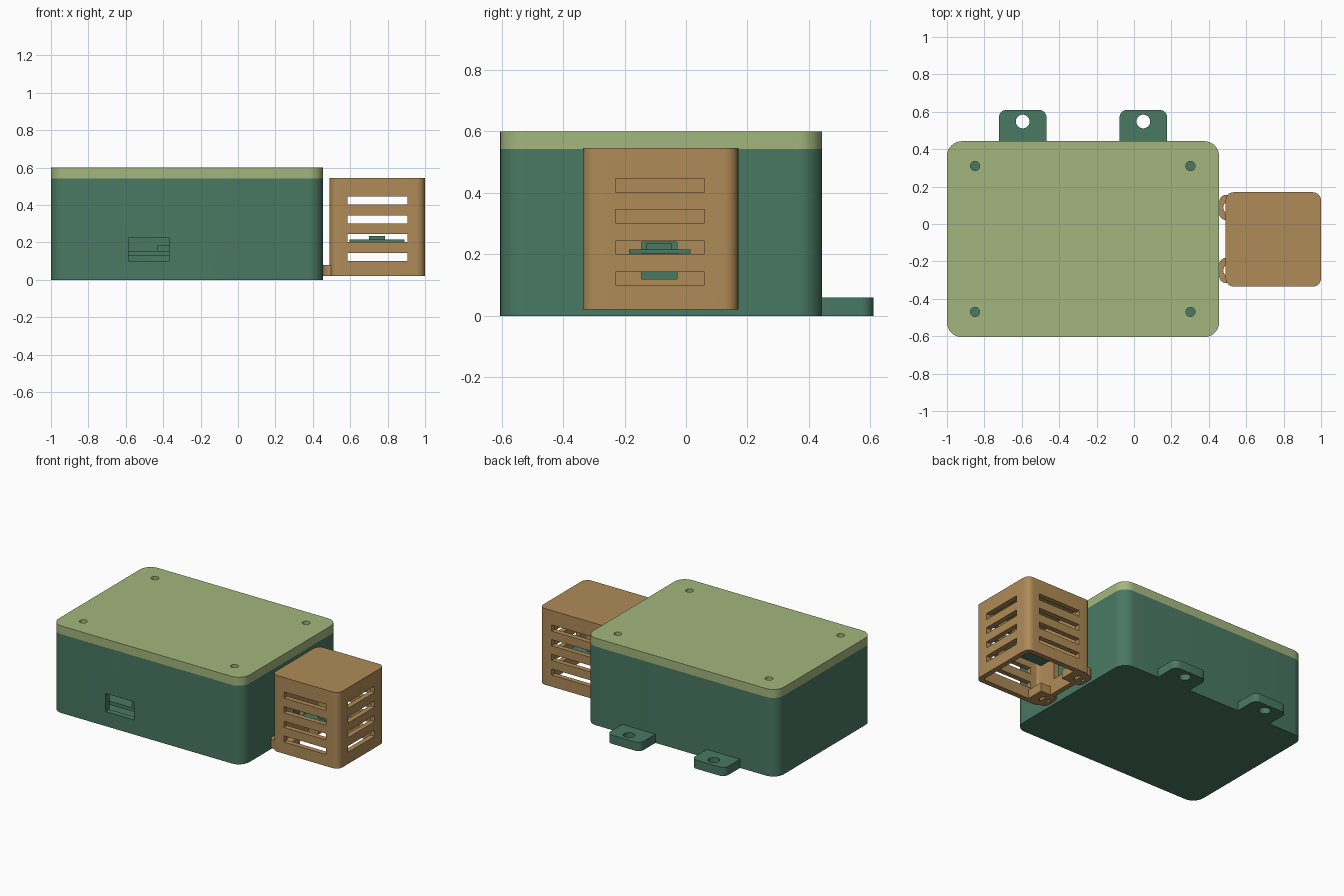
import bpy, bmesh, math

cube = bpy.data.objects.get("Cube")
if cube:
    bpy.data.objects.remove(cube, do_unlink=True)


def material(name, rgb):
    m = bpy.data.materials.new(name)
    m.use_nodes = True
    m.diffuse_color = (*rgb, 1)
    m.node_tree.nodes["Principled BSDF"].inputs["Base Color"].default_value = (*rgb, 1)
    return m


GREEN = material("dark green", (0.067, 0.19, 0.124))
LIME = material("pale olive", (0.37, 0.47, 0.205))
TAN = material("tan", (0.43, 0.258, 0.095))


def prism(name, x, y, z, mat, radius=0, round_sides=("l", "r", "f", "b")):
    """Box from ranges, with the vertical edges rounded on the given sides."""
    bm = bmesh.new()
    bmesh.ops.create_cube(bm, size=1)
    for v in bm.verts:
        for i, (lo, hi) in enumerate((x, y, z)):
            v.co[i] = hi if v.co[i] > 0 else lo
    if radius:
        def wanted(e):
            a, b = e.verts
            if abs(a.co.z - b.co.z) < 1e-6:
                return False
            return (("r" if a.co.x == b.co.x and a.co.x > sum(x) / 2 else "l") in round_sides
                    and ("b" if a.co.y > sum(y) / 2 else "f") in round_sides)
        bmesh.ops.bevel(bm, geom=[e for e in bm.edges if wanted(e)], offset=radius,
                        segments=8, profile=0.5, affect="EDGES")
    return finish(name, bm, mat)


def cylinder(name, x, y, z, radius, mat=None, sides=24):
    bm = bmesh.new()
    bmesh.ops.create_cone(bm, cap_ends=True, segments=sides, radius1=radius,
                          radius2=radius, depth=z[1] - z[0])
    bmesh.ops.translate(bm, verts=bm.verts, vec=(x, y, sum(z) / 2))
    return finish(name, bm, mat)


def finish(name, bm, mat):
    mesh = bpy.data.meshes.new(name)
    bm.to_mesh(mesh)
    bm.free()
    if mat:
        mesh.materials.append(mat)
    ob = bpy.data.objects.new(name, mesh)
    bpy.context.collection.objects.link(ob)
    return ob


def cut(ob, cutters):
    """Subtract the cutters, bake the result and remove the cutters."""
    for c in cutters:
        mod = ob.modifiers.new("cut", "BOOLEAN")
        mod.operation, mod.solver, mod.object = "DIFFERENCE", "EXACT", c
    deps = bpy.context.evaluated_depsgraph_get()
    baked = bpy.data.meshes.new_from_object(ob.evaluated_get(deps))
    ob.modifiers.clear()
    ob.data = baked
    for c in cutters:
        bpy.data.objects.remove(c, do_unlink=True)
    return ob


# Main case: hollow box with a port opening in the front
BX, BY, R = (-1, 0.455), (-0.605, 0.443), 0.08
WALL, SEAM = 0.04, 0.542
body = prism("case_body", BX, BY, (0, SEAM), GREEN, R)
cut(body, [
    prism("cavity", (BX[0] + WALL, BX[1] - WALL), (BY[0] + WALL, BY[1] - WALL),
          (0.04, 0.7), GREEN, R - WALL),
    prism("port", (-0.585, -0.37), (-0.7, -0.5), (0.1, 0.225), GREEN),
])

# Circuit board with its socket behind the port
prism("circuit_board", (-0.75, -0.2), (-0.56, 0.1), (0.13, 0.155), GREEN)
prism("board_socket", (-0.43, -0.33), (-0.54, -0.42), (0.155, 0.185), GREEN)

# Lid with four screw holes over the case's corner posts
screws = [(x, y) for x in (-0.85, 0.302) for y in (-0.47, 0.31)]
lid = prism("lid", BX, BY, (SEAM, 0.6), LIME, R)
cut(lid, [cylinder("screw_hole", x, y, (0.5, 0.7), 0.025, GREEN) for x, y in screws])
for x, y in screws:
    cylinder("screw_post", x, y, (0.03, SEAM + 0.002), 0.06, GREEN)

# Mounting tabs on the back
for x in (-0.595, 0.05):
    tab = prism("mounting_tab", (x - 0.127, x + 0.127), (BY[1] - 0.02, 0.61), (0, 0.06),
                GREEN, 0.04, ("l", "r", "b"))
    cut(tab, [cylinder("tab_hole", x, 0.548, (-0.1, 0.1), 0.037, GREEN)])

# Vented sensor cage, open below, slotted on three sides, cable window facing the case
CX, CY, CZ = (0.49, 1.0), (-0.335, 0.17), (0.02, 0.545)
T = 0.035
cage = prism("sensor_cage", CX, CY, CZ, TAN, 0.045)
cutters = [
    prism("cage_cavity", (CX[0] + T, CX[1] - T), (CY[0] + T, CY[1] - T),
          (-0.1, CZ[1] - T), TAN, 0.015),
    prism("cable_window", (0.4, 0.56), (-0.145, -0.03), (0.12, 0.24), TAN),
]
for i in range(4):
    z = (0.1 + i * 0.101, 0.143 + i * 0.101)
    cutters.append(prism("through_slot", (0.585, 0.905), (-0.5, 0.3), z, TAN))
    cutters.append(prism("side_slot", (0.9, 1.1), (-0.23, 0.06), z, TAN))
cut(cage, cutters)

# Cage fixing ears
for y in (0.088, -0.248):
    ear = prism("cage_ear", (0.455, 0.6), (y - 0.068, y + 0.068), (CZ[0], 0.08),
                TAN, 0.04, ("l", "f", "b"))
    cut(ear, [cylinder("ear_hole", 0.512, y, (-0.1, 0.2), 0.035, TAN)])

# Sensor inside the cage
prism("sensor_board", (0.595, 0.89), (-0.185, 0.015), (0.202, 0.215), GREEN)
prism("sensor_chip", (0.7, 0.785), (-0.13, -0.045), (0.215, 0.235), GREEN)

# Smooth the rounded corners, keep edges crisp
bpy.ops.object.select_all(action="DESELECT")
for ob in bpy.context.scene.objects:
    if ob.type == "MESH":
        ob.select_set(True)
        bpy.context.view_layer.objects.active = ob
bpy.ops.object.shade_smooth_by_angle(angle=math.radians(30))
